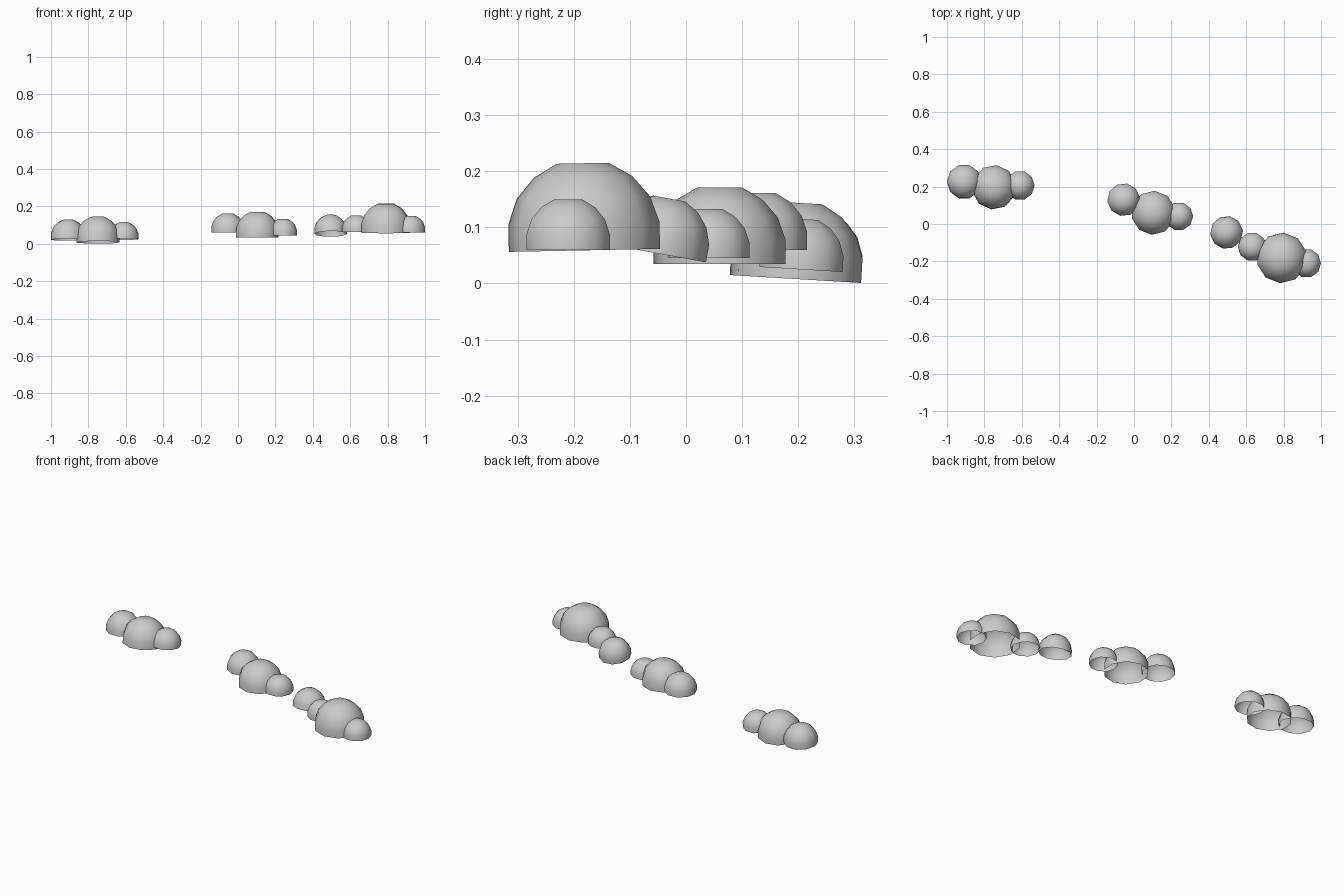
import bpy, math
from mathutils import Matrix

if "Cube" in bpy.data.objects:
    bpy.data.objects.remove(bpy.data.objects["Cube"])

SIDES = 10
# radius and height of each ring, relative to the dome radius
PROFILE = [(1, 0), (1, .36), (.88, .70), (.65, .97), (.345, 1.15)]


def dome(name, x, y, z, r, tilt=0.0, turn=0.0):
    """Open-bottomed faceted dome with a flat cap; tilt lowers the back edge."""
    verts, faces = [], []
    for pr, pz in PROFILE:
        for i in range(SIDES):
            a = 2 * math.pi * i / SIDES + turn
            verts.append((pr * r * math.cos(a), pr * r * math.sin(a), pz * r))
    for k in range(len(PROFILE) - 1):
        for i in range(SIDES):
            j = (i + 1) % SIDES
            b = k * SIDES
            faces.append((b + i, b + j, b + SIDES + j, b + SIDES + i))
    top = (len(PROFILE) - 1) * SIDES
    faces.append(tuple(range(top, top + SIDES)))
    me = bpy.data.meshes.new(name)
    me.from_pydata(verts, [], faces)
    me.transform(Matrix.Translation((x, y, z)) @ Matrix.Rotation(tilt, 4, 'X'))
    for p in me.polygons:
        p.use_smooth = True
    ob = bpy.data.objects.new(name, me)
    bpy.context.collection.objects.link(ob)


# left clump, leaning slightly back
dome("left_clump_outer", -.908, .225, .022, .092, -.06)
dome("left_clump_middle", -.749, .195, .008, .118, -.06, .2)
dome("left_clump_inner", -.61, .205, .025, .078, -.06)

# middle clump
dome("middle_clump_left", -.055, .13, .06, .088, 0, .1)
dome("middle_clump_centre", .103, .06, .035, .118, 0, .25)
dome("middle_clump_right", .24, .041, .045, .076)

# right clump with a leaning dome at its left end
dome("right_clump_end", .495, -.048, .053, .087, -.18, .1)
dome("right_clump_small", .632, -.122, .062, .077)
dome("right_clump_large", .79, -.181, .059, .135, .02, .25)
dome("right_clump_outer", .922, -.21, .06, .078)
